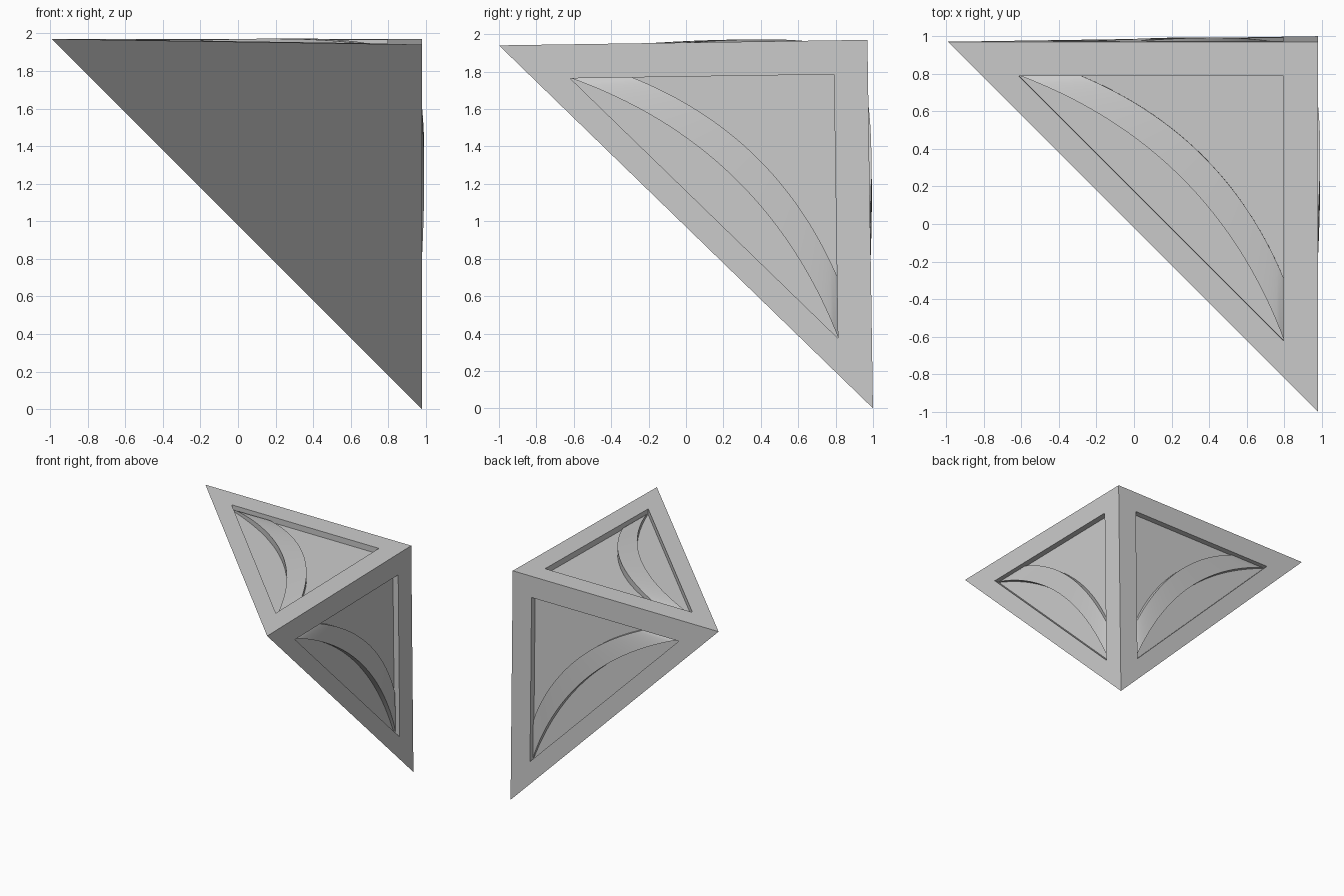
import bpy, bmesh, math
from mathutils import Vector, Matrix

if "Cube" in bpy.data.objects:
    bpy.data.objects.remove(bpy.data.objects["Cube"])

LEG = 1.97        # length of the three square-corner edges
INSET = 0.182     # rim width along the legs
INNER = 1.41      # leg of the recessed triangle
DEPTH = 0.05      # recess depth

# Whole piece is tilted slightly about x; local origin is the square corner
PLACE = Matrix.Translation((0.979, 0.97, 1.97)) @ Matrix.Rotation(0.015, 4, 'X')
A, B, C = Vector((-1, 0, 0)), Vector((0, -1, 0)), Vector((0, 0, -1))
FACES = {"top": (A, B, -C), "right": (B, C, -A), "back": (C, A, -B)}


def finish(bm, name):
    bmesh.ops.remove_doubles(bm, verts=bm.verts, dist=1e-5)
    bmesh.ops.recalc_face_normals(bm, faces=bm.faces)
    mesh = bpy.data.meshes.new(name)
    bm.to_mesh(mesh)
    bm.free()
    ob = bpy.data.objects.new(name, mesh)
    bpy.context.collection.objects.link(ob)
    ob.matrix_world = PLACE
    bpy.ops.object.select_all(action='DESELECT')
    ob.select_set(True)
    bpy.context.view_layer.objects.active = ob
    bpy.ops.object.shade_smooth_by_angle(angle=math.radians(30))
    return ob


def triangle(frame, start, leg, w):
    u, v, n = frame
    pts = ((start, start), (start + leg, start), (start, start + leg))
    return [u * p + v * q + n * w for p, q in pts]


# Corner body: flat hypotenuse face plus three rimmed, recessed faces
bm = bmesh.new()
for frame in FACES.values():
    rings = [[bm.verts.new(p) for p in triangle(frame, *args)] for args in
             ((0, LEG, 0), (INSET, INNER, 0), (INSET, INNER, -DEPTH))]
    for r0, r1 in zip(rings, rings[1:]):
        for i in range(3):
            j = (i + 1) % 3
            bm.faces.new((r0[i], r0[j], r1[j], r1[i]))
    bm.faces.new(rings[2])
bm.faces.new([bm.verts.new(d * LEG) for d in (A, B, C)])
finish(bm, "corner_body")


def arc(end, mid, t):
    """Bowed line from (end, INSET) to (INSET, end) through (mid, mid)."""
    half = (end - INSET) / 2
    s = 2 * t - 1
    centre = mid + ((end + INSET) / 2 - mid) * s * s
    return centre - half * s, centre + half * s


# Curved raised band inside each recess, swelling just past the rim mid-way
STEPS = 40
for name, (u, v, n) in FACES.items():
    bm = bmesh.new()
    rows = []
    for k in range(STEPS + 1):
        t = k / STEPS
        h = -0.04 + 0.052 * max(0, math.sin(math.pi * t)) ** 0.6
        inner, outer = arc(1.26, 0.61, t), arc(1.585, 0.725, t)
        section = ((inner, -DEPTH), (inner, h), (outer, h), (outer, -DEPTH))
        rows.append([bm.verts.new(u * p + v * q + n * w) for (p, q), w in section])
    for r0, r1 in zip(rows, rows[1:]):
        for i in range(4):
            j = (i + 1) % 4
            bm.faces.new((r0[i], r0[j], r1[j], r1[i]))
    bm.faces.new(rows[0])
    bm.faces.new(rows[-1])
    finish(bm, name + "_curved_band")
